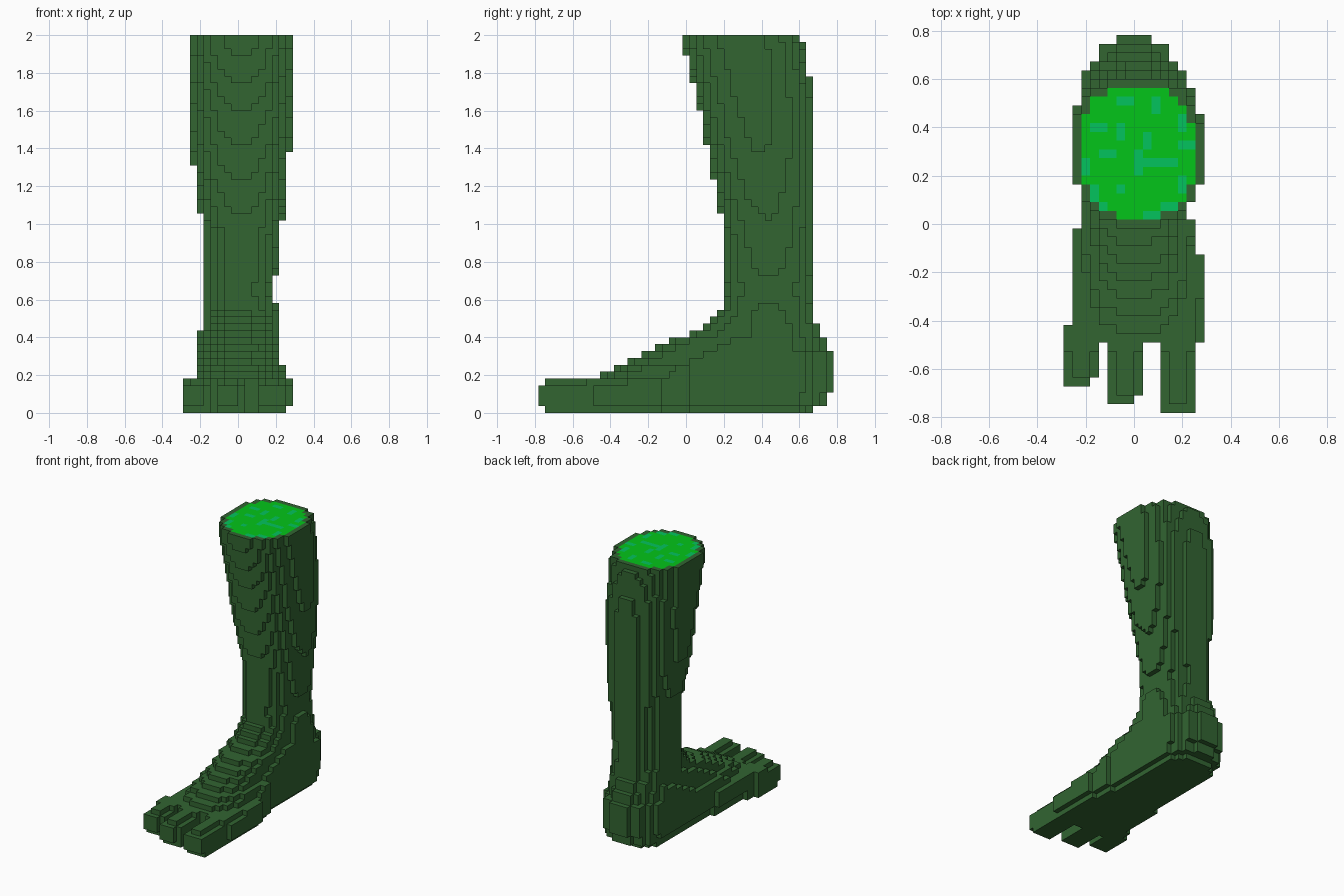
import bpy
import bmesh

cube = bpy.data.objects.get("Cube")
if cube:
    bpy.data.objects.remove(cube, do_unlink=True)

NX, NY, NZ = 16, 43, 55          # block counts
V = 2.0 / NZ                     # block size
LEG_START = 15                   # first layer of the shin


def material(name, rgb):
    m = bpy.data.materials.new(name)
    m.use_nodes = True
    col = (*rgb, 1.0)
    m.diffuse_color = col
    bsdf = m.node_tree.nodes["Principled BSDF"]
    bsdf.inputs["Base Color"].default_value = col
    bsdf.inputs["Roughness"].default_value = 0.9
    return m


MATS = [material("dark green skin", (0.032, 0.128, 0.031)),
        material("bright green flesh", (0.001, 0.560, 0.010)),
        material("teal flesh", (0.001, 0.550, 0.110))]

# Smooth shin profiles: (z, value)
LEG_FRONT = [(.95, .20), (1.06, .180), (1.24, .143), (1.42, .107),
             (1.60, .071), (1.75, .034), (1.90, -.002), (2, -.02)]
LEG_BACK = [(1.5, .672), (1.78, .657), (1.96, .620), (2, .612)]
LEG_RIGHT = [(.9, -.182), (1.06, -.203), (1.31, -.239), (2, -.262)]
LEG_LEFT = [(.5, .215), (.58, .203), (.65, .19), (.73, .203),
            (1.06, .239), (1.42, .276), (2, .292)]
# Stepped foot profiles: (upper limit, value)
FOOT_FRONT = [(.22, -.455), (.255, -.385), (.29, -.31), (.33, -.235),
              (.365, -.165), (.40, -.09), (.437, .02), (.473, .09),
              (.51, .127), (9, .165)]
HEEL_BACK = [(.036, .67), (.11, .745), (.33, .782), (.40, .745),
             (.473, .705), (9, .67)]
# Sole outline: (upper y limit, (right x, left x))
SOLE = [(-.42, (-.29, .29)), (-.13, (-.255, .29)), (-.02, (-.255, .255)),
        (.02, (-.218, .255)), (9, (-.218, .218))]
# Toes: right x, left x, tip y
TOES = {"little_toe": (-.29, -.145, -.672),
        "middle_toe": (-.11, .036, -.745),
        "big_toe": (.11, .255, -.782)}


def step(table, t):
    return next(value for limit, value in table if t < limit)


def lerp(table, t):
    if t <= table[0][0]:
        return table[0][1]
    for (t0, a), (t1, b) in zip(table, table[1:]):
        if t <= t1:
            return a + (b - a) * (t - t0) / (t1 - t0)


def in_leg(x, y, z):
    x0, x1 = lerp(LEG_RIGHT, z), lerp(LEG_LEFT, z)
    y0, y1 = lerp(LEG_FRONT, z), lerp(LEG_BACK, z)
    u = abs(2 * x - x0 - x1) / (x1 - x0)
    v = abs(2 * y - y0 - y1) / (y1 - y0)
    return u ** 2.2 + v ** 2.2 <= 1


def in_foot(x, y, z, k):
    x0, x1 = step(SOLE, y)
    back = step(HEEL_BACK, z)
    if k >= 5:                   # instep, rounded towards the sides
        lim = .255 if k < 7 else .218
        x0, x1 = max(x0, -lim), min(x1, lim)
        u = abs(x - .01) / lim
        front = step(FOOT_FRONT, z) + .13 * u ** 2 + .5 * u ** 6
    else:                        # ball of the foot
        front = -.49
    if k < 2 and y > -.35:       # sole tucks under the outer edge
        x0 += V
    if k == 0 or (k == 4 and y < -.3):
        x1 -= V
    if not (x0 < x < x1 and front < y < back):
        return False
    mid = .43 if k >= 9 else .5  # round heel, narrowing at the ankle
    return y < mid or (x / .222) ** 2 + ((y - mid) / (back - mid)) ** 2 <= 1


def in_toe(x, y, k, box):
    x0, x1, tip = box
    if k > 4 or not (x0 < x < x1 and tip < y < -.48):
        return False
    if k in (0, 4) and y < tip + V:
        return False
    if k == 4 and y < -.53 and (x < x0 + V or x > x1 - V):
        return False
    # the two smaller toes have a cut tip corner
    return not (y < tip + V and x > x1 - V and tip > -.77)


def part_of(x, y, z, k):
    if k >= LEG_START:
        return "shin" if in_leg(x, y, z) else None
    for name, box in TOES.items():
        if in_toe(x, y, k, box):
            return name
    if in_foot(x, y, z, k) or (k >= 9 and in_leg(x, y, z)):
        return "foot"
    return None


# Fill the block grid
grid = {}
for i in range(NX):
    for j in range(NY):
        for k in range(NZ):
            c = ((i + .5 - NX / 2) * V, (j + .5 - NY / 2) * V, (k + .5) * V)
            name = part_of(*c, k)
            if name:
                grid[i, j, k] = name

# Teal patches on the cut surface: x0, x1, y0, y1
PATCHES = [(-.19, -.11, .05, .10), (-.11, -.07, .02, .06), (.03, .11, .02, .06),
           (.10, .18, .06, .10), (-.19, -.15, .10, .17), (-.07, -.03, .12, .17),
           (-.22, -.18, .20, .27), (-.15, -.07, .27, .31), (.00, .04, .20, .31),
           (.04, .19, .24, .28), (.04, .07, .31, .39), (.18, .25, .31, .34),
           (.18, .22, .38, .45), (-.07, -.03, .34, .42), (-.18, -.11, .38, .42),
           (-.07, .00, .49, .53), (.07, .11, .45, .53), (.18, .22, .13, .20)]


def top_colour(i, j, k):
    if k < NZ - 1:
        return 0
    ring = ((i + 1, j), (i - 1, j), (i, j + 1), (i, j - 1))
    if any((a, b, k) not in grid for a, b in ring):
        return 0
    x, y = (i + .5 - NX / 2) * V, (j + .5 - NY / 2) * V
    return 2 if any(a < x < b and c < y < d for a, b, c, d in PATCHES) else 1


def build(name):
    bm = bmesh.new()
    verts = {}

    def vert(p):
        if p not in verts:
            verts[p] = bm.verts.new(((p[0] - NX / 2) * V,
                                     (p[1] - NY / 2) * V, p[2] * V))
        return verts[p]

    for cell in [c for c, n in grid.items() if n == name]:
        for axis in range(3):
            a, b = (axis + 1) % 3, (axis + 2) % 3
            for side in (0, 1):
                near = list(cell)
                near[axis] += 2 * side - 1
                if tuple(near) in grid:
                    continue
                ring = []
                for da, db in ((0, 0), (1, 0), (1, 1), (0, 1)):
                    p = list(cell)
                    p[axis] += side
                    p[a] += da
                    p[b] += db
                    ring.append(vert(tuple(p)))
                f = bm.faces.new(ring if side else ring[::-1])
                if axis == 2 and side:
                    f.material_index = top_colour(*cell)
    mesh = bpy.data.meshes.new(name)
    bm.to_mesh(mesh)
    bm.free()
    for m in MATS:
        mesh.materials.append(m)
    bpy.context.collection.objects.link(bpy.data.objects.new(name, mesh))


for part in ("shin", "foot", *TOES):
    build(part)
